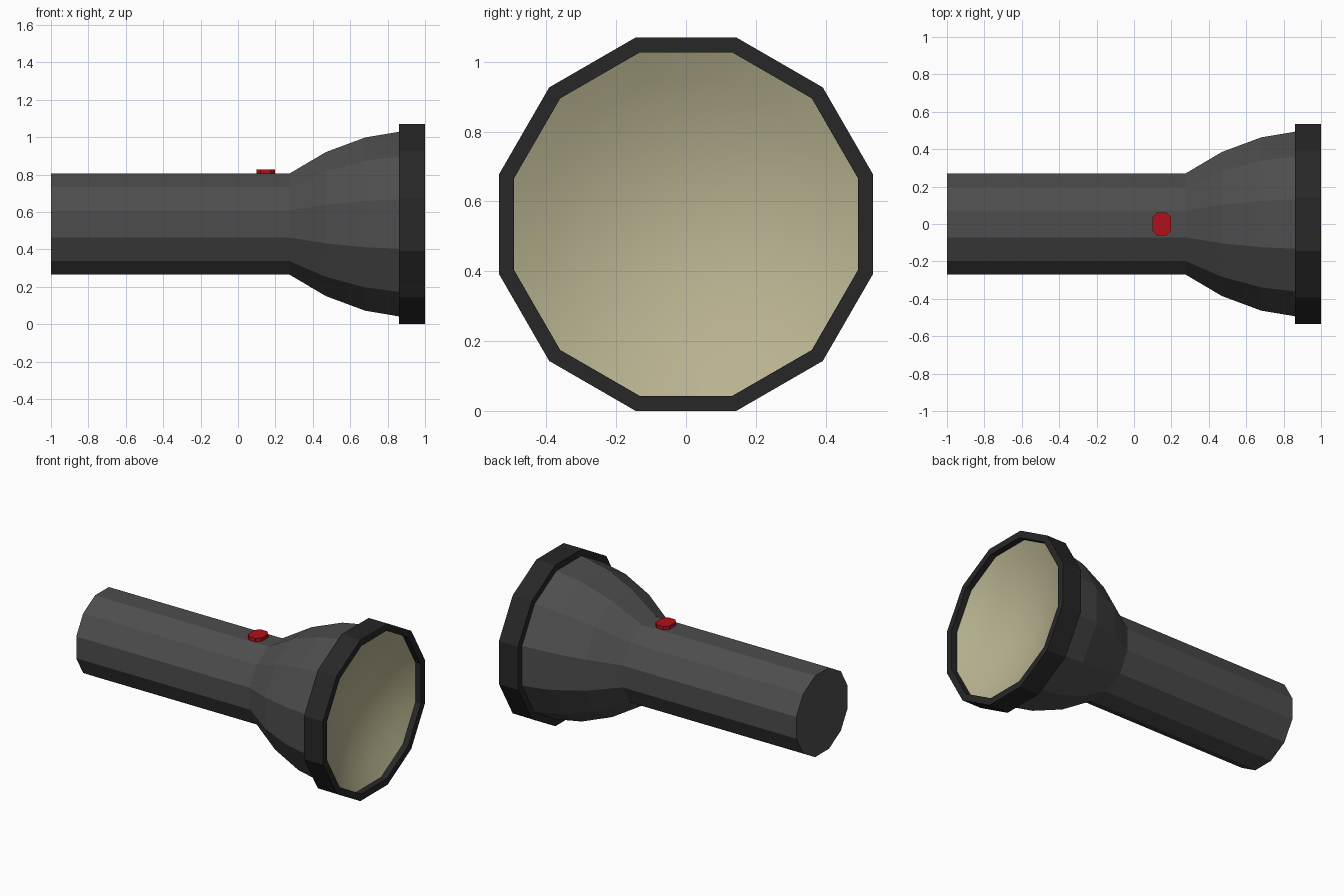
import bpy, bmesh, math
from mathutils import Vector

if "Cube" in bpy.data.objects:
    bpy.data.objects.remove(bpy.data.objects["Cube"])

SIDES = 12
AXIS_Z = 0.535


def material(name, rgb):
    m = bpy.data.materials.new(name)
    m.diffuse_color = (*rgb, 1)
    m.use_nodes = True
    m.node_tree.nodes["Principled BSDF"].inputs["Base Color"].default_value = m.diffuse_color
    return m


def finish(name, bm, mat, smooth=False):
    bmesh.ops.remove_doubles(bm, verts=bm.verts, dist=1e-5)
    for f in bm.faces:
        f.smooth = smooth
    me = bpy.data.meshes.new(name)
    bm.to_mesh(me)
    bm.free()
    me.materials.append(mat)
    ob = bpy.data.objects.new(name, me)
    bpy.context.collection.objects.link(ob)
    return ob


def lathe(profile):
    """Revolve (x, flat-to-centre radius) points about the torch axis."""
    bm = bmesh.new()
    rings = []
    for x, apothem in profile:
        r = apothem / math.cos(math.pi / SIDES)
        angles = [2 * math.pi * (i + 0.5) / SIDES for i in range(SIDES)]
        rings.append([bm.verts.new((x, r * math.cos(a), AXIS_Z + r * math.sin(a)))
                      for a in angles])
    for a, b in zip(rings, rings[1:]):
        for i in range(SIDES):
            j = (i + 1) % SIDES
            bm.faces.new((a[i], a[j], b[j], b[i]))
    return bm


dark = material("dark_grey", (0.075, 0.075, 0.075))
black = material("black", (0.02, 0.02, 0.02))
red = material("red", (0.45, 0.005, 0.01))
cream = material("cream", (0.48, 0.45, 0.28))

# Handle and flared head, with a sunken switch pocket in the top facet
bm = lathe([(-1, 0), (-1, 0.27), (0.085, 0.27), (0.21, 0.27), (0.275, 0.27),
            (0.47, 0.385), (0.68, 0.463), (0.87, 0.495)])
target = Vector((0.1475, 0, AXIS_Z + 0.27))
pocket = min(bm.faces, key=lambda f: (f.calc_center_median() - target).length)
bmesh.ops.inset_region(bm, faces=[pocket], thickness=0.012, depth=-0.02)
finish("body", bm, dark)

# Rim around the head
finish("rim", lathe([(0.86, 0.48), (0.86, 0.535), (1, 0.535),
                     (1, 0.492), (0.955, 0.492)]), black)

# Shallow concave reflector
steps = 6
dish = [(0.83 + 0.13 * (1 - k / steps) ** 2, 0.492 * (1 - k / steps))
        for k in range(steps + 1)]
finish("reflector", lathe(dish), cream, smooth=True)

# Switch button with clipped corners
bm = bmesh.new()
outline = [(0.05, 0.035), (0.025, 0.062), (-0.025, 0.062), (-0.05, 0.035),
           (-0.05, -0.035), (-0.025, -0.062), (0.025, -0.062), (0.05, -0.035)]
base = bm.faces.new([bm.verts.new((0.148 + x, y, 0.78)) for x, y in outline])
top = bmesh.ops.extrude_face_region(bm, geom=[base])["geom"]
bmesh.ops.translate(bm, vec=(0, 0, 0.048),
                    verts=[g for g in top if isinstance(g, bmesh.types.BMVert)])
bmesh.ops.recalc_face_normals(bm, faces=bm.faces)
finish("switch_button", bm, red)
